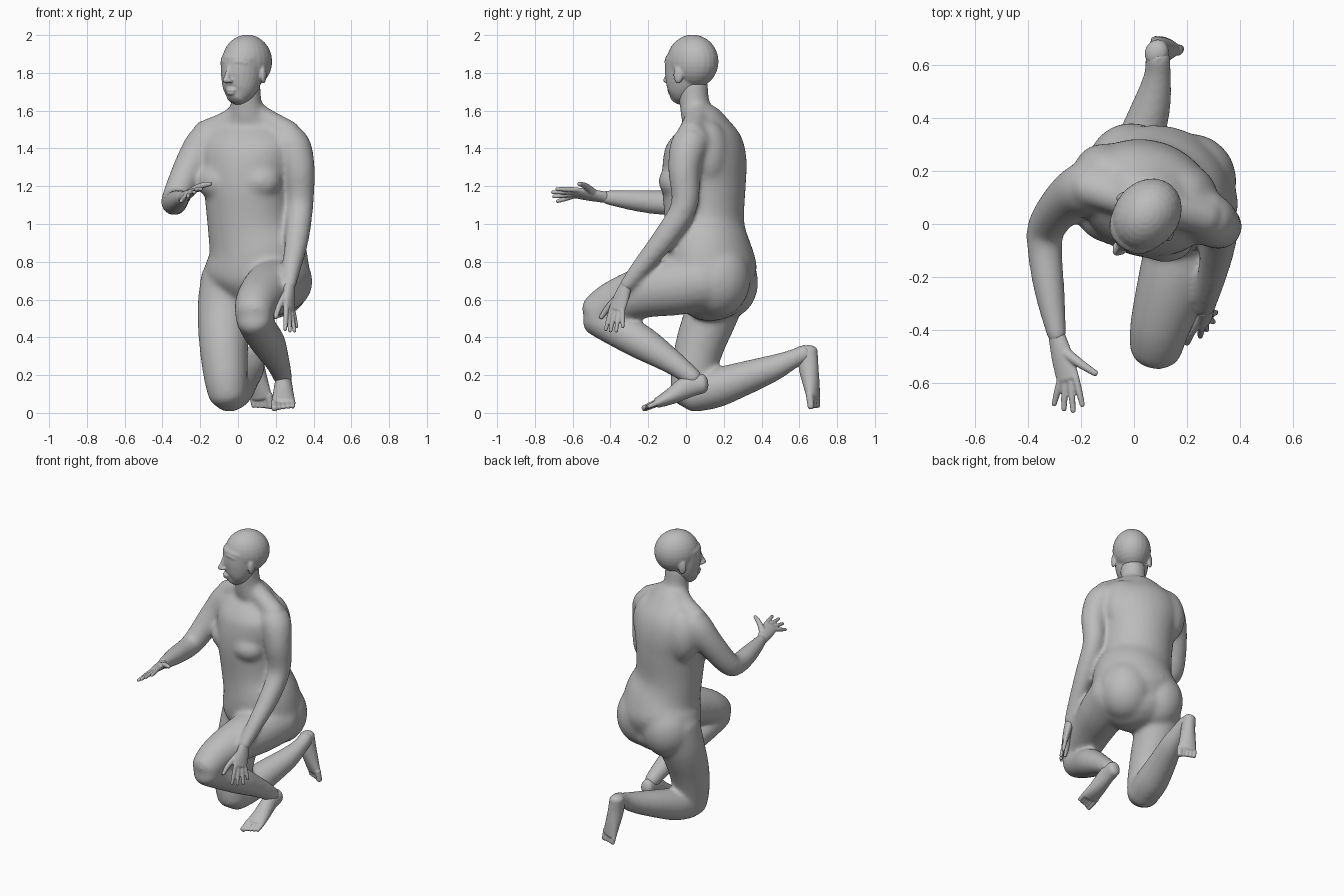
import bpy, bmesh, math
from mathutils import Vector, Matrix

cube = bpy.data.objects.get("Cube")
if cube:
    bpy.data.objects.remove(cube, do_unlink=True)

grey = bpy.data.materials.new("plain_grey")
grey.use_nodes = True
COLOUR = (0.5, 0.5, 0.5, 1)
grey.diffuse_color = COLOUR
grey.node_tree.nodes["Principled BSDF"].inputs["Base Color"].default_value = COLOUR


def spline(a, b, c, d, t):
    return 0.5 * (2 * b + (c - a) * t + (2 * a - 5 * b + 4 * c - d) * t * t
                  + (3 * b - a - 3 * c + d) * t ** 3)


def tube(bm, sections, side=(1, 0, 0), steps=4, count=20, cap=0.7):
    """Loft rounded sections (x, y, z, half width[, half depth]) along a smooth path."""
    keys = [Vector(s if len(s) == 5 else (*s, s[3])) for s in sections]
    padded = [keys[0], *keys, keys[-1]]
    path = [spline(*padded[i:i + 4], k / steps)
            for i in range(len(keys) - 1) for k in range(steps)] + [keys[-1]]
    centres = [Vector(p[:3]) for p in path]
    rings = []
    for i, p in enumerate(path):
        tangent = (centres[min(i + 1, len(path) - 1)] - centres[max(i - 1, 0)]).normalized()
        across = Vector(side)
        across = (across - tangent * across.dot(tangent)).normalized()
        rings.append((centres[i], tangent, across, tangent.cross(across), p[3], p[4]))

    # rounded ends
    def dome(ring, sign):
        c, t, u, v, a, b = ring
        return [(c + t * sign * cap * min(a, b) * math.sin(q), t, u, v,
                 a * math.cos(q), b * math.cos(q)) for q in (0.4, 0.8, 1.15, 1.4)]
    rings = dome(rings[0], -1)[::-1] + rings + dome(rings[-1], 1)
    loops = []
    for c, t, u, v, a, b in rings:
        angles = [math.tau * k / count for k in range(count)]
        loops.append([bm.verts.new(c + u * a * math.cos(q) + v * b * math.sin(q)) for q in angles])
    for low, high in zip(loops, loops[1:]):
        for k in range(count):
            n = (k + 1) % count
            bm.faces.new((low[k], low[n], high[n], high[k]))
    bm.faces.new(loops[0][::-1])
    bm.faces.new(loops[-1])


def ball(bm, centre, radii, turn=0):
    matrix = (Matrix.Translation(centre) @ Matrix.Rotation(turn, 4, "Z")
              @ Matrix.Diagonal((*radii, 1)))
    bmesh.ops.create_uvsphere(bm, u_segments=24, v_segments=16, radius=1, matrix=matrix)


def finish(name, bm, voxel, smoothing):
    """Fuse the overlapping forms into one smooth skin."""
    mesh = bpy.data.meshes.new(name)
    bmesh.ops.recalc_face_normals(bm, faces=bm.faces[:])
    bm.to_mesh(mesh)
    bm.free()
    mesh.materials.append(grey)
    obj = bpy.data.objects.new(name, mesh)
    bpy.context.collection.objects.link(obj)
    remesh = obj.modifiers.new("fuse", "REMESH")
    remesh.mode = "VOXEL"
    remesh.voxel_size = voxel
    remesh.use_smooth_shade = True
    smooth = obj.modifiers.new("soften", "SMOOTH")
    smooth.factor = 0.5
    smooth.iterations = smoothing
    mesh.polygons.foreach_set("use_smooth", [True] * len(mesh.polygons))
    return obj


# Torso, turned toward the model's right
TURN = math.radians(-20)
SIDE = (math.cos(TURN), math.sin(TURN), 0)
bm = bmesh.new()
tube(bm, [(.09, .155, .62, .22, .185), (.1, .135, .72, .28, .24), (.1, .112, .85, .265, .235),
          (.065, .098, 1.0, .23, .208), (.05, .095, 1.2, .235, .22), (.05, .1, 1.35, .266, .214),
          (.05, .1, 1.45, .255, .184), (.05, .085, 1.54, .165, .118), (.045, .05, 1.61, .088, .082),
          (.04, .035, 1.74, .08, .082)], SIDE, count=32)
for x, y, z, r in [(-.01, .215, .69, .168), (.21, .165, .71, .178)]:  # buttocks
    ball(bm, (x, y, z), (r, r, r * 1.15))
for x, y in [(.105, -.035), (-.095, .035)]:                           # chest
    ball(bm, (x, y, 1.225), (.13, .108, .1), TURN)
for x, y in [(.18, .12), (-.09, .187)]:                               # shoulder blades
    ball(bm, (x, y, 1.36), (.14, .115, .19), TURN)
tube(bm, [(-.18, .14, 1.475, .072), (-.04, .095, 1.54, .067), (.045, .06, 1.6, .07),
          (.14, .055, 1.55, .067), (.27, .025, 1.475, .072)], (0, 1, 0))  # shoulder slope

# Legs: left foot forward, right knee down
tube(bm, [(.24, .1, .7, .16), (.2, -.06, .67, .155), (.15, -.22, .64, .138),
          (.1, -.38, .585, .116), (.083, -.468, .528, .102)])
tube(bm, [(.083, -.468, .505, .098), (.11, -.37, .445, .094), (.16, -.23, .37, .092),
          (.21, -.07, .267, .066), (.24, .045, .18, .05)])
tube(bm, [(-.035, .175, .7, .165), (-.07, .143, .55, .146), (-.075, .074, .36, .131),
          (-.065, .034, .19, .117), (-.055, .026, .098, .104)])
tube(bm, [(-.05, .03, .1, .098), (-.02, .15, .13, .106), (.02, .3, .18, .092),
          (.07, .46, .237, .072), (.09, .57, .287, .052), (.09, .635, .317, .05)])

# Arms: left hanging to the knee, right reaching forward
tube(bm, [(.2, .07, 1.43, .1), (.28, .02, 1.42, .102), (.322, -.01, 1.29, .086),
          (.328, -.008, 1.1, .072), (.313, -.11, .93, .065), (.285, -.24, .77, .051),
          (.27, -.32, .67, .038)])
tube(bm, [(-.07, .14, 1.45, .1), (-.165, .14, 1.43, .105), (-.245, .1, 1.32, .089),
          (-.325, .0, 1.15, .075), (-.338, -.08, 1.113, .068), (-.32, -.25, 1.122, .059),
          (-.29, -.43, 1.142, .038)])
finish("body", bm, .011, 26)

# Head, shaped facing forward and then turned
bm = bmesh.new()
ball(bm, (0, .013, 1.86), (.123, .146, .142))
tube(bm, [(0, -.088, 1.662, .05, .046), (0, -.062, 1.7, .086, .082), (0, -.036, 1.77, .106, .112),
          (0, -.022, 1.87, .113, .122)], count=24, cap=.4)
tube(bm, [(0, -.135, 1.835, .013), (0, -.154, 1.785, .014), (0, -.169, 1.757, .018, .015)])  # nose
tube(bm, [(-.028, -.129, 1.708, .007), (0, -.139, 1.71, .01), (.028, -.129, 1.708, .007)],
     (0, 0, 1))                                                       # upper lip
tube(bm, [(-.024, -.127, 1.694, .007), (0, -.135, 1.692, .01), (.024, -.127, 1.694, .007)],
     (0, 0, 1))                                                       # lower lip
for s in (-1, 1):
    tube(bm, [(s * .015, -.131, 1.854, .013), (s * .05, -.122, 1.86, .013),
              (s * .082, -.095, 1.85, .011)], (0, 0, 1))              # brow
    ball(bm, (s * .042, -.119, 1.828), (.021, .016, .012))            # eye
    ball(bm, (s * .017, -.15, 1.757), (.013, .015, .011))             # nostril
    ball(bm, (s * .116, .008, 1.79), (.014, .026, .047), s * .35)     # ear
head = finish("head", bm, .006, 5)
head.location = (.04, .025, 0)
head.rotation_euler.z = math.radians(-39)


def hand(name, wrist, knuckles, side, tips, thumb):
    bm = bmesh.new()
    wrist, knuckles, side = Vector(wrist), Vector(knuckles), Vector(side).normalized()
    tube(bm, [(*wrist, .034, .029), (*wrist.lerp(knuckles, .5), .045, .025),
              (*knuckles, .048, .018)], side)
    for i, tip in enumerate(tips):
        base = knuckles + side * (.034 - .0227 * i)
        bend = base.lerp(Vector(tip), .5)
        tube(bm, [(*base, .0135), (*bend, .013), (*tip, .01)], side, count=12)
    tube(bm, [(*p, r) for p, r in zip(thumb, (.022, .017, .012))], side, count=12)
    finish(name, bm, .005, 2)


hand("right_hand", (-.29, -.43, 1.142), (-.25, -.585, 1.165), (.85, .2, .48),
     [(-.195, -.685, 1.185), (-.23, -.708, 1.168), (-.265, -.702, 1.145), (-.302, -.682, 1.12)],
     [(-.255, -.49, 1.165), (-.2, -.53, 1.2), (-.145, -.565, 1.213)])
hand("left_hand", (.27, -.32, .67), (.272, -.365, .55), (-.5, -.85, .1),
     [(.25, -.425, .44), (.275, -.4, .432), (.3, -.37, .432), (.31, -.335, .455)],
     [(.25, -.35, .62), (.215, -.41, .56), (.2, -.45, .505)])


def foot(name, sections, side, toe_end):
    """Sole and instep, then five toes from the big toe across."""
    bm = bmesh.new()
    tube(bm, sections, side)
    ahead, side = Vector(toe_end) - Vector(sections[-1][:3]), Vector(side).normalized()
    for i in range(5):
        base = Vector(sections[-1][:3]) + side * (.046 - .024 * i)
        r = .021 if i == 0 else .015
        tube(bm, [(*base, r), (*(base + ahead * (1 - .09 * i)), r * .85)], side, count=12)
    finish(name, bm, .005, 4)


foot("left_foot", [(.242, .088, .155, .043, .052), (.24, .015, .142, .048, .06),
                   (.24, -.075, .09, .057, .044), (.24, -.15, .054, .065, .028)],
     (-1, 0, 0), (.24, -.222, .024))
foot("right_foot", [(.085, .648, .328, .044, .05), (.093, .648, .25, .046, .054),
                    (.108, .662, .16, .054, .044), (.122, .674, .085, .062, .03)],
     (.88, -.4, .2), (.132, .68, .022))
